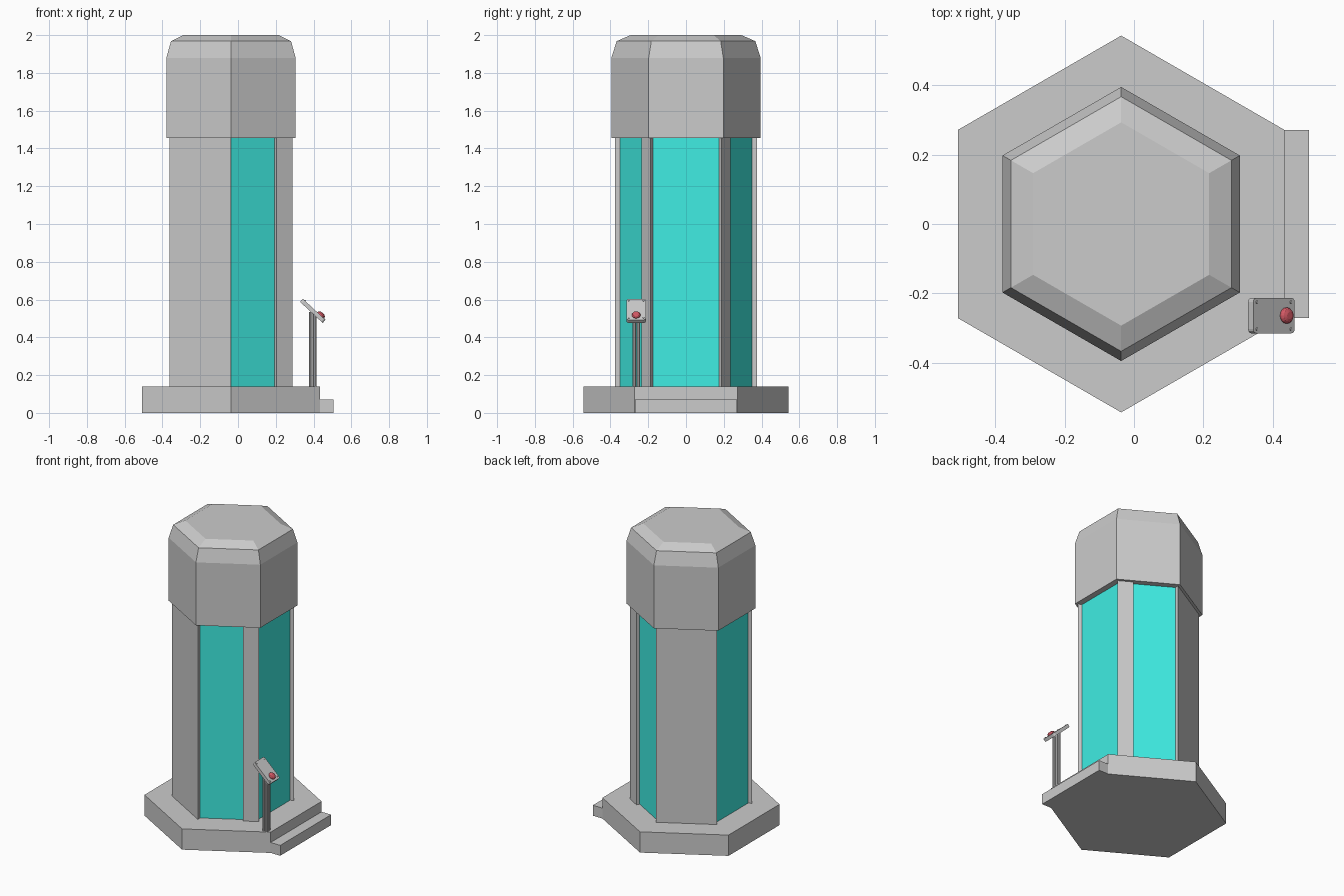
import bpy, bmesh
from math import sin, cos, radians
from mathutils import Vector, Matrix

if "Cube" in bpy.data.objects:
    bpy.data.objects.remove(bpy.data.objects["Cube"])

CX = -0.037                      # axis of the hexagonal booth
BODY_Z = (0.14, 1.455)


def material(name, color):
    m = bpy.data.materials.new(name)
    m.diffuse_color = color
    m.use_nodes = True
    m.node_tree.nodes["Principled BSDF"].inputs["Base Color"].default_value = m.diffuse_color
    return m


def finish(name, bm, mat=None):
    bmesh.ops.recalc_face_normals(bm, faces=bm.faces)
    me = bpy.data.meshes.new(name)
    bm.to_mesh(me)
    bm.free()
    ob = bpy.data.objects.new(name, me)
    bpy.context.collection.objects.link(ob)
    if mat:
        me.materials.append(mat)
    return ob


def corner(r, deg):
    return Vector((CX + r * cos(radians(deg)), r * sin(radians(deg))))


def stack(name, rings):
    """Closed solid through rings given as (points, z)."""
    bm = bmesh.new()
    loops = [[bm.verts.new((p[0], p[1], z)) for p in pts] for pts, z in rings]
    n = len(loops[0])
    for a, b in zip(loops, loops[1:]):
        for i in range(n):
            j = (i + 1) % n
            bm.faces.new((a[i], a[j], b[j], b[i]))
    bm.faces.new(loops[0][::-1])
    bm.faces.new(loops[-1])
    return bm


def hexagon(r):
    return [corner(r, 30 + 60 * i) for i in range(6)]


def wall(name, side, r_out, r_in, start=0.0, mat=None):
    """Slab on one hexagon side; start > 0 keeps only the end near the right."""
    s = 1 if side > 0 else -1
    far, near = side + 30 * s, side - 30 * s
    a, b = corner(r_out, far), corner(r_out, near)
    c, d = corner(r_in, near), corner(r_in, far)
    if start:
        along = (b - a).normalized()
        a = b - along * start
        n = Vector((cos(radians(side)), sin(radians(side))))
        d = a - n * ((r_out - r_in) * cos(radians(30)))
    pts = [a, b, c, d]
    return finish(name, stack(name, [(pts, BODY_Z[0]), (pts, BODY_Z[1])]), mat)


teal = material("teal_glass", (0.05, 0.85, 0.77, 1))
red = material("red_button", (0.65, 0.10, 0.13, 1))

# Base with entry step
finish("base", stack("base", [(hexagon(0.543), 0), (hexagon(0.543), 0.14)]))
step = [(0.43, -0.271), (0.505, -0.271), (0.505, 0.271), (0.43, 0.271)]
finish("entry_step", stack("entry_step", [(step, 0), (step, 0.07)]))

# Solid walls, door posts and recessed glass
for side in (120, -120):
    wall("solid_wall", side, 0.375, 0.35)
for side in (60, -60):
    wall("door_post", side, 0.375, 0.35, 0.097)
for side in (0, 60, -60, 180):
    wall("glass_panel", side, 0.35, 0.335, 0, teal)

# Cap with two sloped bands
cap = [(0.395, 1.455), (0.395, 1.88), (0.367, 1.968), (0.293, 2.0)]
finish("cap", stack("cap", [(hexagon(r), z) for r, z in cap]))

# Console stand made of four thin rods
PX, PY = 0.396, -0.264
bm = bmesh.new()
for dx in (-0.011, 0.011):
    for dy in (-0.011, 0.011):
        bmesh.ops.create_cone(
            bm, cap_ends=True, segments=8, radius1=0.0095, radius2=0.0095,
            depth=0.40, matrix=Matrix.Translation((PX + dx, PY + dy, 0.335)))
finish("console_stand", bm)

# Tilted console plate with rounded corners
tilt = Matrix.Translation((PX, PY, 0.54)) @ Matrix.Rotation(radians(43), 4, 'Y')
L, W, T, R = 0.0815, 0.051, 0.011, 0.012
outline = []
for sx, sy, a0 in ((1, 1, 0), (-1, 1, 90), (-1, -1, 180), (1, -1, 270)):
    for a in (0, 30, 60, 90):
        outline.append((sx * (L - R) + R * cos(radians(a0 + a)),
                        sy * (W - R) + R * sin(radians(a0 + a))))
plate = finish("console_plate", stack("plate", [(outline, -T), (outline, T)]))
plate.matrix_world = tilt

# Corner screws
bm = bmesh.new()
for sx in (-1, 1):
    for sy in (-1, 1):
        bmesh.ops.create_cone(
            bm, cap_ends=True, segments=8, radius1=0.005, radius2=0.004, depth=0.004,
            matrix=Matrix.Translation((sx * 0.067, sy * 0.039, T + 0.001)))
finish("console_screws", bm).matrix_world = tilt

# Domed button
profile = [(0.023, T - 0.001), (0.023, T + 0.006), (0.019, T + 0.012), (0.010, T + 0.016)]
rings = [([(0.047 + r * cos(radians(i * 22.5)), r * sin(radians(i * 22.5)))
           for i in range(16)], z) for r, z in profile]
finish("console_button", stack("button", rings), red).matrix_world = tilt
